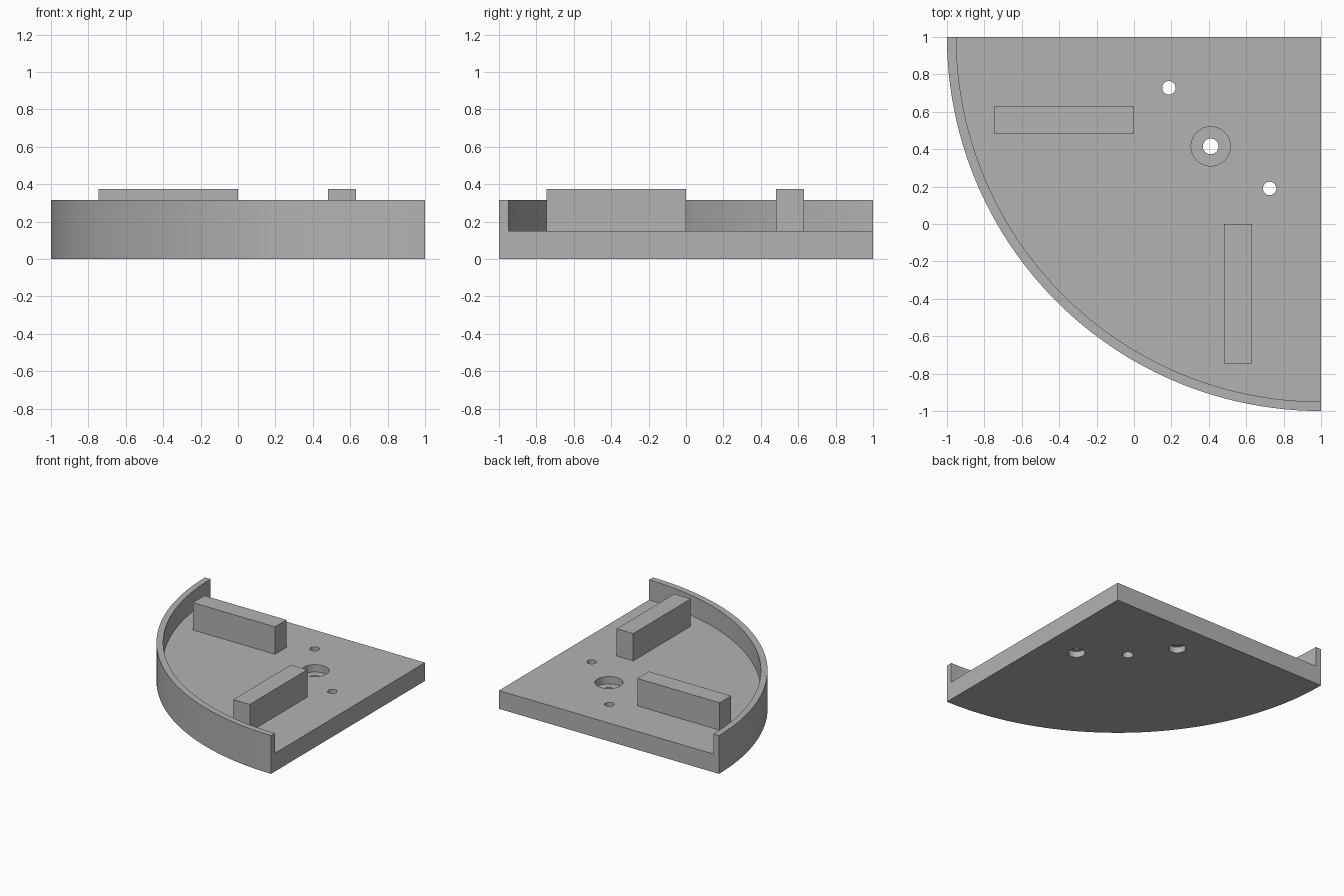
import bpy, bmesh
from math import cos, sin, pi

default = bpy.data.objects.get("Cube")
if default:
    bpy.data.objects.remove(default, do_unlink=True)

grey = bpy.data.materials.new("light_grey")
grey.use_nodes = True
colour = (0.45, 0.45, 0.45, 1)
grey.diffuse_color = colour
grey.node_tree.nodes["Principled BSDF"].inputs["Base Color"].default_value = colour

SEGMENTS = 48            # facets in the quarter arc
CORNER = (1, 1)          # centre of the arc
RADIUS, WALL = 2.0, 0.05
FLOOR, RIM, BLOCK = 0.15, 0.315, 0.375


def prism(name, outline, z0, z1):
    """Extrude a counter-clockwise outline from z0 to z1."""
    bm = bmesh.new()
    face = bm.faces.new([bm.verts.new((x, y, z0)) for x, y in outline])
    top = bmesh.ops.extrude_face_region(bm, geom=[face])["geom"]
    verts = [v for v in top if isinstance(v, bmesh.types.BMVert)]
    bmesh.ops.translate(bm, verts=verts, vec=(0, 0, z1 - z0))
    bmesh.ops.recalc_face_normals(bm, faces=bm.faces)
    mesh = bpy.data.meshes.new(name)
    bm.to_mesh(mesh)
    bm.free()
    mesh.materials.append(grey)
    obj = bpy.data.objects.new(name, mesh)
    bpy.context.collection.objects.link(obj)
    return obj


def arc(centre, radius, start, sweep, steps):
    return [(centre[0] + radius * cos(start + sweep * i / steps),
             centre[1] + radius * sin(start + sweep * i / steps))
            for i in range(steps + 1)]


def cut(target, name, centre, radius, z0, z1, steps=32):
    """Subtract an upright cylinder from the target."""
    cutter = prism(name, arc(centre, radius, 0, 2 * pi, steps)[:-1], z0, z1)
    mod = target.modifiers.new(name, 'BOOLEAN')
    mod.operation, mod.solver, mod.object = 'DIFFERENCE', 'EXACT', cutter
    bpy.context.view_layer.objects.active = target
    bpy.ops.object.modifier_apply(modifier=name)
    bpy.data.objects.remove(cutter, do_unlink=True)


# Quarter-round tray: solid sector with the inside hollowed to leave a rim
tray = prism("tray", [CORNER] + arc(CORNER, RADIUS, pi, pi / 2, SEGMENTS), 0, RIM)
cut(tray, "pocket", CORNER, RADIUS - WALL, FLOOR, 1, SEGMENTS * 4)

# Centre hole, countersunk from above
cut(tray, "centre_recess", (0.41, 0.415), 0.105, FLOOR - 0.06, 1)
cut(tray, "centre_hole", (0.41, 0.415), 0.042, -1, 1)

# Two screw holes, countersunk from below
for spot in ((0.187, 0.728), (0.725, 0.19)):
    cut(tray, "screw_recess", spot, 0.065, -1, 0.05)
    cut(tray, "screw_hole", spot, 0.036, -1, 1)

# Two upright blocks, mirrored across the diagonal
near, far, start, end = 0.48, 0.63, -0.747, 0.0
block = [(near, start), (far, start), (far, end), (near, end)]
prism("front_block", block, FLOOR, BLOCK)
prism("back_block", [(y, x) for x, y in reversed(block)], FLOOR, BLOCK)
